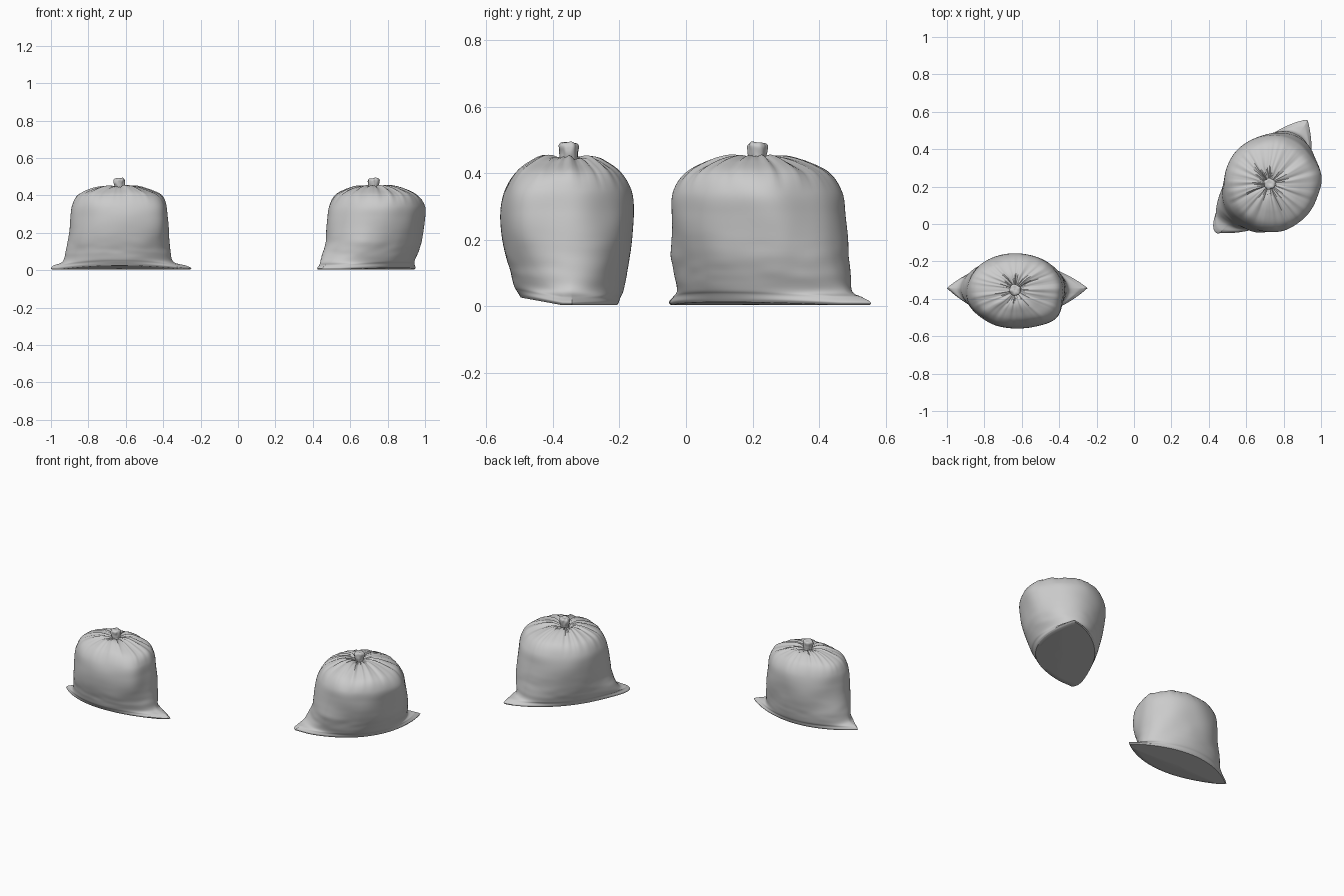
import bpy, bmesh
from math import sin, cos, pi, radians, exp
from mathutils import Vector, Matrix, noise

if "Cube" in bpy.data.objects:
    bpy.data.objects.remove(bpy.data.objects["Cube"])

SEG, SUB = 160, 9


def catmull(rows, i, t):
    """Smooth interpolation between profile rows."""
    n = len(rows) - 1
    p = [rows[min(max(i + k, 0), n)] for k in (-1, 0, 1, 2)]
    return [0.5 * (2 * b + (c - a) * t + (2 * a - 5 * b + 4 * c - d) * t * t
                   + (3 * b - a - 3 * c + d) * t ** 3) for a, b, c, d in zip(*p)]


def smooth_rows(rows, sub):
    out = [catmull(rows, i, k / sub) for i in range(len(rows) - 1) for k in range(sub)]
    return out + [list(rows[-1])]


def loft(name, rings, loc, angle):
    """Skin a stack of closed rings and close both ends."""
    bm = bmesh.new()
    vs = [[bm.verts.new(p) for p in ring] for ring in rings]
    for a, b in zip(vs, vs[1:]):
        for j in range(len(a)):
            k = (j + 1) % len(a)
            bm.faces.new((a[j], a[k], b[k], b[j]))
    bm.faces.new(vs[0][::-1])
    bm.faces.new(vs[-1])
    bmesh.ops.recalc_face_normals(bm, faces=bm.faces)
    bm.transform(Matrix.Translation(loc) @ Matrix.Rotation(radians(angle), 4, 'Z'))
    me = bpy.data.meshes.new(name)
    bm.to_mesh(me)
    bm.free()
    ob = bpy.data.objects.new(name, me)
    bpy.context.collection.objects.link(ob)
    bpy.ops.object.select_all(action='DESELECT')
    ob.select_set(True)
    bpy.context.view_layer.objects.active = ob
    bpy.ops.object.shade_smooth_by_angle(angle=radians(50))
    return ob


def make_bag(name, rows, loc, angle, bend, lift, bulges, seed):
    # rows: z, left, right, front, back, q  (q=1 pointed lens outline, q=2 ellipse)
    # bulges: outline angle, height, height spread, amount
    levels = smooth_rows(rows, SUB)
    base = levels[0]
    stack = [(base, s) for s in (0.02, 0.3, 0.6, 0.85)] + [(l, 1.0) for l in levels]
    rings = []
    for (z, xl, xr, yf, yb, q), s in stack:
        ring = []
        low = max(0.0, 1 - z / 0.15)                    # strength of base effects
        r_mean = (xl + xr + yf + yb) / 4
        high = min(1.0, max(0.0, (z - 0.34) / 0.11)) * min(1.0, r_mean / 0.06)
        for j in range(SEG):
            t = 2 * pi * j / SEG
            c, sn = cos(t), sin(t)
            x = (xr if c > 0 else xl) * c
            y = (yb if sn > 0 else yf) * (1 if sn > 0 else -1) * max(0.0, 1 - c * c) ** (1 / q)
            # soft dents in the body
            n1 = noise.noise(Vector((x * 7 + seed, y * 7, z * 7)))
            n2 = noise.noise(Vector((x * 12, y * 12 + seed, z * 30)))
            mid = min(1.0, max(0.0, (z - 0.03) / 0.06))
            k = 1 + mid * (0.03 * n1 + 0.012 * n2 * max(0.0, 1 - z / 0.25))
            for ta, zb, zs, amt in bulges:
                d = (t - ta + pi) % (2 * pi) - pi
                k += amt * exp(-(d / 0.36) ** 2 - ((z - zb) / zs) ** 2)
            # gathered pleats radiating from the knot
            pl = noise.noise(Vector((c * 5.5, sn * 5.5, seed))) \
                + 0.6 * noise.noise(Vector((c * 11, sn * 11, seed + 3)))
            k += 0.015 * high * pl
            x, y = x * k * s, y * k * s
            y += bend * low * s * c * c
            zz = z + 0.009 * high * pl
            zz += lift * low * max(0.0, -(y + 0.02) / 0.15)
            ring.append((x, y, max(zz, 0.0)))
        rings.append(ring)
    loft(name, rings, loc, angle)

    # tied knot: narrow neck flaring into a crumpled tuft
    knot_rows = [(0.425, 0.03), (0.440, 0.024), (0.452, 0.027), (0.468, 0.030),
                 (0.482, 0.030), (0.491, 0.023), (0.492, 0.012), (0.490, 0.001)]
    rings = []
    for z, r in smooth_rows(knot_rows, 4):
        ring = []
        for j in range(48):
            t = 2 * pi * j / 48
            k = 1 + 0.2 * noise.noise(Vector((1.8 * cos(t), 1.8 * sin(t), z * 30 + seed)))
            w = noise.noise(Vector((cos(t) * r * 45, sin(t) * r * 45, seed)))
            ring.append((r * k * cos(t), r * k * sin(t), z + 0.005 * w * (z > 0.46)))
        rings.append(ring)
    loft(name + "_knot", rings, loc, angle)


# left bag: narrow, with a flat pointed corner at each end
make_bag("left_bag", [
    (0.003, .358, .378, .145, .145, 1.05),
    (0.012, .365, .385, .150, .150, 1.05),
    (0.026, .350, .352, .158, .155, 1.1),
    (0.045, .305, .290, .167, .163, 1.6),
    (0.100, .286, .276, .180, .172, 1.95),
    (0.200, .266, .264, .200, .190, 2.05),
    (0.280, .260, .256, .206, .196, 2.0),
    (0.350, .250, .248, .194, .186, 2.0),
    (0.402, .222, .220, .162, .157, 2.0),
    (0.433, .160, .150, .117, .115, 2.0),
    (0.448, .095, .090, .080, .080, 2.0),
    (0.445, .045, .045, .045, .045, 2.0),
    (0.435, .020, .020, .020, .020, 2.0)],
    (-0.635, -0.352, 0), 0, 0.01, 0.028, [(-0.75, 0.31, 0.14, 0.13)], 1.7)

# right bag: fuller, turned, corners bent backwards
make_bag("right_bag", [
    (0.003, .367, .385, .165, .185, 1.15),
    (0.012, .372, .392, .171, .190, 1.15),
    (0.028, .350, .360, .180, .196, 1.2),
    (0.045, .305, .308, .192, .204, 1.7),
    (0.100, .280, .298, .212, .220, 2.05),
    (0.200, .268, .285, .240, .240, 2.1),
    (0.280, .256, .272, .256, .246, 2.1),
    (0.345, .238, .256, .260, .238, 2.1),
    (0.400, .203, .220, .232, .208, 2.0),
    (0.433, .142, .152, .165, .150, 2.0),
    (0.449, .085, .085, .095, .095, 2.0),
    (0.445, .045, .045, .045, .045, 2.0),
    (0.435, .020, .020, .020, .020, 2.0)],
    (0.725, 0.215, 0), 52, 0.055, 0.01,
    [(-0.75, 0.33, 0.1, 0.05), (2.6, 0.03, 0.1, 0.12)], 6.4)
